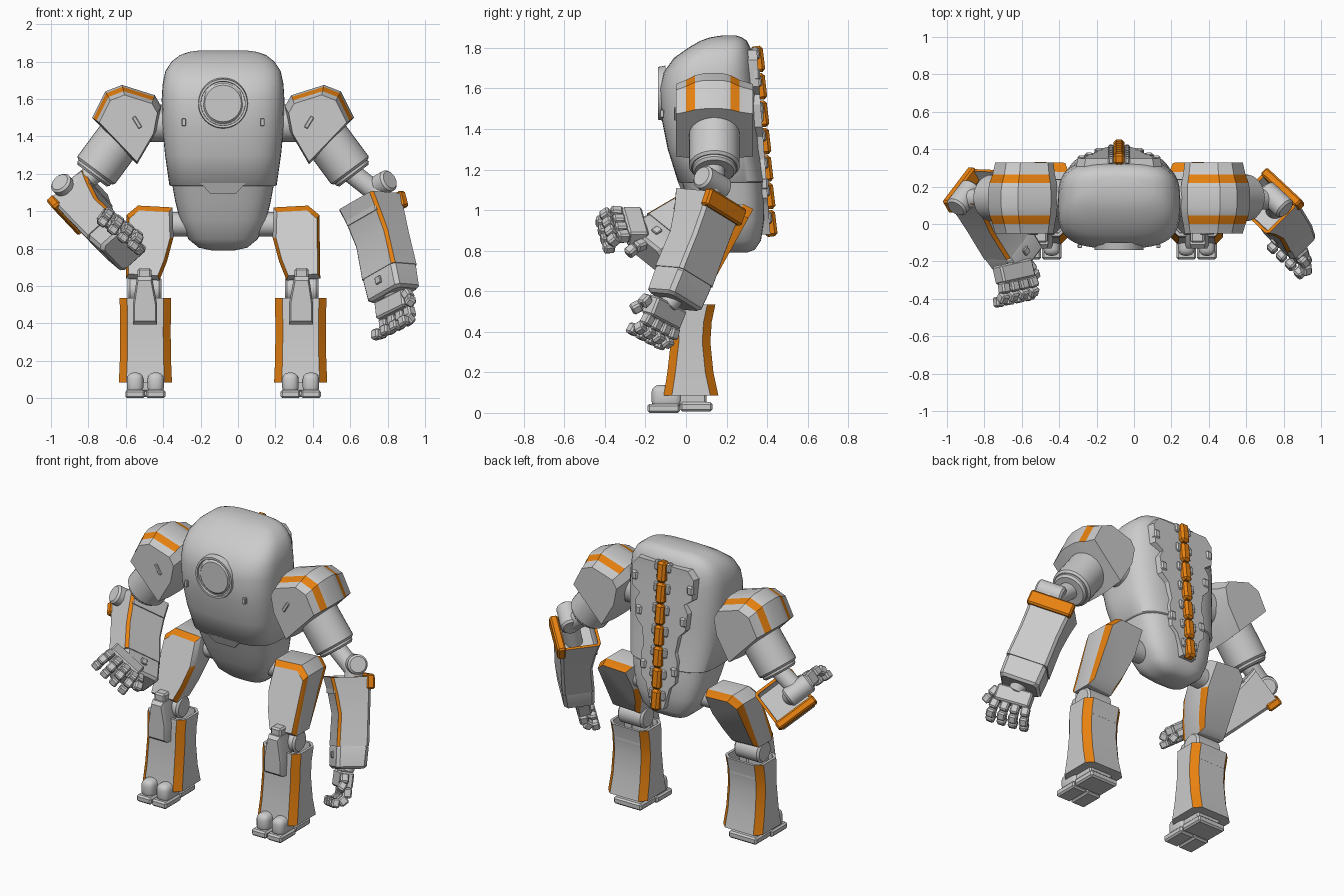
import bpy, bmesh, math
from mathutils import Matrix, Vector

if "Cube" in bpy.data.objects:
    bpy.data.objects.remove(bpy.data.objects["Cube"])

CX = -0.08  # symmetry plane of torso and legs


def material(name, rgb):
    m = bpy.data.materials.new(name)
    m.use_nodes = True
    m.diffuse_color = (*rgb, 1)
    m.node_tree.nodes["Principled BSDF"].inputs["Base Color"].default_value = (*rgb, 1)
    return m


MATS = [material("light grey metal", (0.6, 0.6, 0.6)), material("orange trim", (0.8, 0.22, 0.005))]
GREY, ORANGE = 0, 1
WORLD = Matrix.Identity(4)


def finish(name, bm, M=WORLD, angle=30):
    bm.transform(M)
    bmesh.ops.recalc_face_normals(bm, faces=bm.faces)
    me = bpy.data.meshes.new(name)
    bm.to_mesh(me)
    bm.free()
    for m in MATS:
        me.materials.append(m)
    me.shade_smooth()
    me.set_sharp_from_angle(angle=math.radians(angle))
    ob = bpy.data.objects.new(name, me)
    bpy.context.collection.objects.link(ob)


def box(name, center, size, M=WORLD, bevel=0.01, mat=GREY, seg=1):
    bm = bmesh.new()
    bmesh.ops.create_cube(bm, size=1)
    bm.transform(Matrix.Translation(center) @ Matrix.Diagonal((*size, 1)))
    bmesh.ops.bevel(bm, geom=bm.edges[:], offset=bevel, segments=seg, affect='EDGES', profile=0.5)
    for f in bm.faces:
        f.material_index = mat
    finish(name, bm, M)


def rod(name, a, b, r, bevel=0.012):
    a, b = Vector(a), Vector(b)
    bm = bmesh.new()
    bmesh.ops.create_cone(bm, cap_ends=True, segments=32, radius1=r, radius2=r, depth=(b - a).length)
    rims = [e for e in bm.edges if any(len(f.verts) > 4 for f in e.link_faces)]
    bmesh.ops.bevel(bm, geom=rims, offset=bevel, segments=1, affect='EDGES')
    rot = (b - a).to_track_quat('Z', 'Y').to_matrix().to_4x4()
    finish(name, bm, Matrix.Translation((a + b) / 2) @ rot)


def loft(name, sections, trim=lambda band, edge: False, M=WORLD, hollow=None, rim=GREY, angle=30):
    """Skin matching rings; trim picks orange faces; hollow sinks one end cap."""
    bm = bmesh.new()
    rings = [[bm.verts.new(p) for p in s] for s in sections]
    n = len(rings[0])
    for b, (lo, hi) in enumerate(zip(rings, rings[1:])):
        for k in range(n):
            f = bm.faces.new((lo[k], lo[(k + 1) % n], hi[(k + 1) % n], hi[k]))
            f.material_index = ORANGE if trim(b, k) else GREY
    caps = [bm.faces.new(rings[0]), bm.faces.new(rings[-1])]
    bmesh.ops.recalc_face_normals(bm, faces=bm.faces)
    if hollow is not None:
        cap = caps[hollow]
        cap.material_index = rim
        bmesh.ops.inset_individual(bm, faces=[cap], thickness=0.018)
        cap.material_index = GREY
        bmesh.ops.inset_individual(bm, faces=[cap], thickness=0.002, depth=-0.1)
    finish(name, bm, M, angle)


def oval(z, yf, yb, w, n=48, power=3.2):
    pts = []
    for i in range(n):
        c, s = math.cos(math.tau * i / n), math.sin(math.tau * i / n)
        e = 2 / power
        pts.append((CX + w * math.copysign(abs(c) ** e, c),
                    (yf + yb) / 2 + (yb - yf) / 2 * math.copysign(abs(s) ** e, s), z))
    return pts


def octagon(z, h, y0, y1, c, x=0):
    return [(x + a, y, z) for a, y in ((h, y0 + c), (h, y1 - c), (h - c, y1), (c - h, y1),
                                       (-h, y1 - c), (-h, y0 + c), (c - h, y0), (h - c, y0))]


def prism(name, pts, pivot, rings, side, depth, trim=lambda b, k: False):
    """Outline (offset from centre plane, height) swept front to back, scaled about a pivot per ring."""
    pu, pz = pivot
    secs = [[(CX + side * (pu + (u - pu) * k), depth(t, z), pz + (z - pz) * k) for u, z in pts]
            for t, k in rings]
    loft(name, secs, trim)


def frame(origin, d, a, side):
    d, a = Vector(d).normalized(), Vector(a)
    a = (a - d * a.dot(d)).normalized()
    b = d.cross(a) * -side
    M = Matrix((a, b, d)).transposed().to_4x4()
    M.translation = origin
    return M


# Torso: abdomen sits slightly inside the chest shell
loft("abdomen", [oval(*r) for r in (
    (.79, .2, .3, .06), (.805, .15, .34, .13), (.85, .1, .37, .185), (.95, .05, .385, .23),
    (1.05, .01, .385, .255), (1.16, -.03, .375, .275))], angle=50)
loft("chest_shell", [oval(*r) for r in (
    (1.135, -.03, .38, .28), (1.14, -.04, .385, .287), (1.3, -.09, .36, .31), (1.45, -.12, .35, .325),
    (1.6, -.13, .345, .328), (1.68, -.11, .338, .323), (1.75, -.06, .332, .308), (1.8, .01, .318, .275),
    (1.835, .07, .3, .23), (1.852, .12, .275, .18), (1.86, .17, .25, .12))], angle=50)
prism("belly_notch", [(-.12, 1.15), (.12, 1.15), (.07, 1.095), (-.07, 1.095)], (0, 1.12), [(0, 1), (.05, 1)], 1,
      lambda t, z: -.04 + t + (1.14 - z) * .4)
rod("chest_disc", (CX, -.1, 1.576), (CX, -.132, 1.576), .11)
bm = bmesh.new()
ringed = [[bm.verts.new((CX + r * math.cos(a), y, 1.576 + r * math.sin(a))) for r, y in
           ((.116, -.1), (.118, -.138), (.13, -.138), (.137, -.1))]
          for a in (math.tau * i / 40 for i in range(40))]
for i in range(40):
    for j in range(4):
        k = (j + 1) % 4
        bm.faces.new((ringed[i - 1][j], ringed[i][j], ringed[i][k], ringed[i - 1][k]))
finish("chest_disc_rim", bm)


# Back plate and spine follow the back curve
def back(z):
    return .335 + max(0, 1.75 - z) * .075


loft("back_plate", [[(CX + a * w, back(z) + o, z) for a, o in ((-1, -.06), (1, -.06), (.94, .016), (-.94, .016))]
                    for z, w in ((.88, .05), (1.02, .09), (1.06, .13), (1.2, .14), (1.25, .12), (1.36, .14),
                                 (1.41, .19), (1.52, .2), (1.57, .17), (1.61, .23), (1.74, .235), (1.79, .19))])
for i in range(7):
    z = .932 + i * .135
    M = Matrix.Translation((CX, back(z), z)) @ Matrix.Rotation(.12, 4, 'X')
    box("spine_segment", (0, .018, 0), (.06, .062, .13), M, .014, ORANGE)
    for s in (1, -1):
        box("spine_clip", (s * .043, .01, .03), (.03, .04, .06), M, .008)

for s, side in ((1, "left"), (-1, "right")):
    def P(u, y, z):
        return (CX + s * u, y, z)

    box(side + "_chest_vent", P(.21, -.118, 1.475), (.022, .02, .04), bevel=.003)
    for z, u in ((1.67, .2), (1.46, .16), (1.13, .11)):
        box(side + "_back_tab", P(u, back(z) + .005, z), (.045, .04, .06))

    # Shoulder and upper arm; guard crowns in the middle with two trim bands
    rod(side + "_shoulder_joint", P(.25, .14, 1.47), P(.5, .14, 1.47), .1)
    prism(side + "_shoulder_guard",
          [(.70, 1.50), (.63, 1.64), (.54, 1.675), (.365, 1.62), (.33, 1.56), (.355, 1.43), (.46, 1.25)],
          (.46, 1.34), [(-.05, .84), (0, .9), (.045, .97), (.09, 1), (.18, 1), (.22, .97), (.265, .9), (.33, .84)],
          s, lambda t, z: t, lambda b, k: b in (1, 5) and k < 3)
    box(side + "_shoulder_vent", (0, 0, 0), (.022, .02, .07),
        Matrix.Translation(P(.46, -.049, 1.475)) @ Matrix.Rotation(s * .55, 4, 'Y'), .004)
    rod(side + "_upper_arm", P(.5, .14, 1.46), P(.685, .14, 1.21), .125)
    rod(side + "_upper_arm_collar", P(.655, .14, 1.25), P(.70, .14, 1.19), .108)
    rod(side + "_elbow_link", P(.68, .14, 1.21), P(.82, .13, 1.1), .055)

    # Hip and thigh: bent plate leaning back toward the hip
    rod(side + "_hip_joint", P(.18, .2, .93), P(.32, .2, .93), .065)
    prism(side + "_thigh",
          [(.27, 1.02), (.455, 1.03), (.515, .98), (.52, .64), (.34, .63), (.30, .73), (.265, .86)],
          (.41, .83), [(-1, .87), (-.7, 1), (.6, 1), (1, .87)], s,
          lambda t, z: .04 + (z - .63) * .42 + t * (.1 + (z - .63) * .06),
          lambda b, k: b != 1 and k not in (3, 6))
    rod(side + "_knee_joint", P(.33, .03, .58), P(.51, .03, .58), .07)
    prism(side + "_knee_cap", [(.352, .395), (.482, .395), (.482, .5), (.46, .65), (.38, .65), (.352, .5)],
          (.42, .52), [(-.13, .85), (-.11, 1), (-.02, 1)], s, lambda t, z: t)
    box(side + "_knee_tab", P(.42, -.06, .66), (.075, .08, .07))

    # Shin with trimmed corners, then foot
    loft(side + "_shin", [octagon(z, h, y0, y1, .04, CX + s * .415) for z, h, y0, y1 in (
        (.085, .142, -.11, .16), (.2, .137, -.092, .135), (.35, .135, -.075, .12), (.45, .136, -.072, .127),
        (.535, .138, -.065, .145))], lambda b, k: k % 2 == 1, hollow=1)
    box(side + "_ankle", P(.415, .03, .085), (.17, .14, .1))
    box(side + "_heel", P(.415, .05, .03), (.2, .16, .045))
    for t in (-.055, .055):
        box(side + "_toe_pad", P(.415 + t, -.11, .022), (.105, .16, .044))
        box(side + "_toe", P(.415 + t, -.095, .08), (.088, .15, .115), bevel=.035, seg=3)


# Forearms and hands: each arm has its own pose
def hand(side, M):
    box(side + "_palm", (0, 0, .035), (.22, .085, .1), M)
    for i in range(4):
        x = (i - 1.5) * .062
        F = M @ Matrix.Translation((x, .012, .08)) @ Matrix.Rotation((i - 1.5) * .08, 4, 'Y')
        for length in (.06, .054, .048):
            box(side + "_finger", (0, 0, length / 2), (.052, .055, length), F, .009)
            F = F @ Matrix.Translation((0, 0, length)) @ Matrix.Rotation(.8, 4, 'X')
    T = M @ Matrix.Translation((.115, -.02, .0)) @ Matrix.Rotation(.5, 4, 'Y')
    for length in (.06, .055):
        box(side + "_thumb", (0, 0, length / 2), (.05, .05, length), T, .009)
        T = T @ Matrix.Translation((0, 0, length)) @ Matrix.Rotation(.5, 4, 'X')


def forearm(side, M, elbow):
    e1 = M.to_3x3().col[0] * .085
    rod(side + "_elbow", elbow - e1, elbow + e1, .06)
    rod(side + "_forearm_core", elbow, M @ Vector((0, 0, .2)), .055)
    loft(side + "_forearm", [octagon(t, h, y0, y1, .016) for t, h, y0, y1 in (
        (0, .135, -.125, .12), (.1, .128, -.1, .115), (.22, .125, -.08, .11), (.41, .13, -.095, .1))],
        lambda b, k: k == 7, M, hollow=0, rim=ORANGE)
    loft(side + "_cuff", [octagon(t, h, y0, y1, .02) for t, h, y0, y1 in (
        (.4, .12, -.085, .09), (.42, .128, -.095, .098), (.53, .125, -.1, .085), (.545, .11, -.085, .07))], M=M)
    box(side + "_elbow_guard", (0, .113, .03), (.28, .05, .09), M, .01, ORANGE)
    box(side + "_forearm_vent", (0, -.098, .46), (.04, .02, .04), M, .004)


A = frame((.71, .115, 1.05), (.135, -.175, -.52), (.69, -.65, .33), 1)
forearm("left", A, Vector((.755, .13, 1.135)))
H = frame((.83, -.095, .53), (.06, -.2, -.5), (.69, -.65, .33), 1)
rod("left_wrist", A @ Vector((0, 0, .5)), H.translation, .05)
hand("left", H)

A = frame((-.85, .2, 1.07), (.42, -.72, -.5), (-.476, -.725, .5), -1)
forearm("right", A, Vector((-.91, .14, 1.11)))
H = frame((-.65, -.22, .92), (.2, -.9, 0), (.75, .25, -.6), -1)
rod("right_wrist", A @ Vector((0, 0, .48)), H.translation, .05)
hand("right", H)
